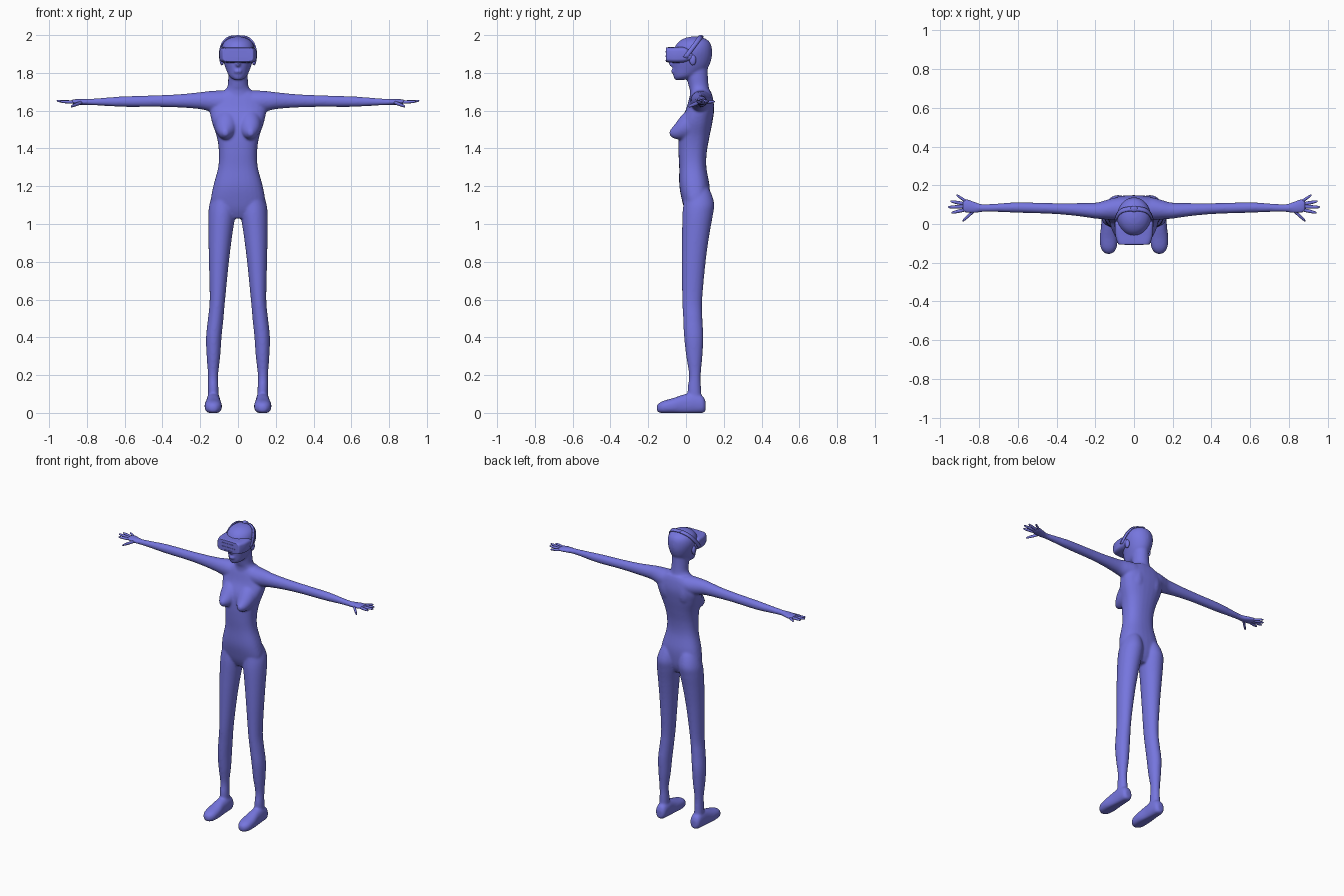
import bpy
import bmesh
from math import sin, cos, pi, copysign
from mathutils import Vector, Matrix

cube = bpy.data.objects.get("Cube")
if cube:
    bpy.data.objects.remove(cube, do_unlink=True)

paint = bpy.data.materials.new("periwinkle blue")
paint.use_nodes = True
colour = (0.18, 0.18, 0.73, 1)
paint.diffuse_color = colour
shader = paint.node_tree.nodes["Principled BSDF"]
shader.inputs["Base Color"].default_value = colour
shader.inputs["Roughness"].default_value = 0.6


def power(v, e):
    return copysign(abs(v) ** e, v)


def spline(a, b, c, d, t):
    """Catmull-Rom blend of four rings."""
    return [q + t / 2 * (r - p + t * (2 * p - 5 * q + 4 * r - s + t * (3 * (q - r) + s - p)))
            for p, q, r, s in zip(a, b, c, d)]


def loft(bm, axis, rings, side=1, square=2, steps=5, sides=28):
    """Skin rings of (position, centre u, centre v, radius u, radius v) along an axis."""
    fine = []
    for i in range(len(rings) - 1):
        four = [rings[max(0, min(len(rings) - 1, i + k))] for k in (-1, 0, 1, 2)]
        fine += [spline(*four, k / steps) for k in range(steps)]
    fine.append(rings[-1])
    loops = []
    for pos, cu, cv, ru, rv in fine:
        loop = []
        for k in range(sides):
            a = 2 * pi * k / sides
            u = cu + ru * power(cos(a), 2 / square)
            v = cv + rv * power(sin(a), 2 / square)
            x, y, z = {"x": (pos, u, v), "y": (u, pos, v), "z": (u, v, pos)}[axis]
            loop.append(bm.verts.new((side * x, y, max(z, 0))))
        loops.append(loop)
    faces = [bm.faces.new((l[k - 1], l[k], m[k], m[k - 1]))
             for l, m in zip(loops, loops[1:]) for k in range(sides)]
    faces += [bm.faces.new(loops[0]), bm.faces.new(loops[-1])]
    bmesh.ops.recalc_face_normals(bm, faces=faces)


def ball(bm, centre, radii):
    place = Matrix.Translation(centre) @ Matrix.Diagonal((*radii, 1))
    bmesh.ops.create_uvsphere(bm, u_segments=20, v_segments=12, radius=1, matrix=place)


def finish(name, bm, angle=None):
    mesh = bpy.data.meshes.new(name)
    bm.to_mesh(mesh)
    bm.free()
    mesh.materials.append(paint)
    obj = bpy.data.objects.new(name, mesh)
    bpy.context.collection.objects.link(obj)
    for face in mesh.polygons:
        face.use_smooth = True
    if angle:
        bpy.ops.object.select_all(action="DESELECT")
        obj.select_set(True)
        bpy.context.view_layer.objects.active = obj
        bpy.ops.object.shade_smooth_by_angle(angle=angle)
    return obj


# Body: overlapping lofts fused into one skin
body = bmesh.new()

# Torso, neck and head
loft(body, "z", [
    (1.03, 0, .055, .06, .04), (1.07, 0, .055, .12, .06), (1.12, 0, .052, .143, .072),
    (1.2, 0, .045, .131, .08), (1.3, 0, .036, .105, .072), (1.38, 0, .035, .101, .075),
    (1.46, 0, .042, .112, .082), (1.54, 0, .055, .138, .085), (1.61, 0, .075, .15, .074),
    (1.67, 0, .08, .13, .062), (1.705, 0, .08, .08, .05)], square=2.4)
loft(body, "z", [
    (1.62, 0, .075, .1, .06), (1.7, 0, .073, .073, .052), (1.73, 0, .067, .055, .053),
    (1.78, 0, .06, .052, .056), (1.84, 0, .06, .05, .055)])
loft(body, "z", [
    (1.762, 0, -.035, .018, .022), (1.78, 0, -.008, .045, .058), (1.82, 0, .02, .064, .09),
    (1.87, 0, .031, .08, .103), (1.92, 0, .036, .088, .102), (1.96, 0, .042, .077, .086),
    (1.983, 0, .045, .048, .054), (1.992, 0, .045, .015, .018)])
ball(body, (0, -.067, 1.808), (.022, .012, .012))
ball(body, (0, -.07, 1.85), (.014, .022, .02))

for side in (1, -1):
    # Bust and shoulder blade
    loft(body, "y", [
        (.04, .06, 1.54, .07, .09), (-.02, .062, 1.512, .056, .066),
        (-.062, .066, 1.488, .033, .036), (-.087, .067, 1.482, .012, .013)], side)
    ball(body, (side * .06, .1, 1.6), (.055, .047, .09))
    # Arm and palm
    loft(body, "x", [
        (.04, .08, 1.645, .06, .065), (.1, .078, 1.647, .058, .06), (.15, .073, 1.65, .049, .054),
        (.2, .069, 1.653, .041, .045), (.3, .075, 1.652, .033, .036), (.42, .08, 1.651, .028, .031),
        (.6, .085, 1.648, .027, .028), (.7, .084, 1.647, .022, .022), (.78, .082, 1.646, .02, .017),
        (.82, .085, 1.646, .029, .016), (.86, .092, 1.647, .036, .014), (.885, .094, 1.648, .03, .009)], side)
    # Leg with hip and seat
    loft(body, "z", [
        (.03, .13, .05, .03, .035), (.12, .131, .044, .028, .036), (.2, .132, .047, .027, .031),
        (.3, .13, .044, .036, .043), (.4, .128, .041, .041, .051), (.5, .118, .036, .041, .051),
        (.6, .109, .033, .041, .053), (.8, .101, .041, .053, .063), (.95, .093, .052, .064, .073),
        (1.05, .085, .062, .072, .081), (1.11, .08, .068, .07, .081), (1.18, .07, .06, .055, .066),
        (1.23, .06, .05, .03, .04)], side)
    # Foot with flat sole
    loft(body, "y", [
        (.104, .13, .036, .018, .024), (.088, .13, .044, .034, .046), (.04, .13, .05, .038, .056),
        (-.01, .131, .044, .039, .054), (-.07, .131, .036, .046, .042), (-.12, .131, .03, .042, .034),
        (-.145, .131, .026, .027, .024), (-.155, .131, .024, .01, .012)], side, square=2.3)

body_obj = finish("body", body)
skin = body_obj.modifiers.new("fuse", "REMESH")
skin.mode = "VOXEL"
skin.voxel_size = 0.006
skin.use_smooth_shade = True
soften = body_obj.modifiers.new("soften", "SMOOTH")
soften.factor = 0.5
soften.iterations = 10

# Fingers: root, tip and thickness
fingers = [((.865, .116), (.918, .15), .0075, 1.648), ((.875, .104), (.948, .117), .008, 1.652),
           ((.875, .09), (.96, .087), .008, 1.652), ((.87, .074), (.942, .058), .008, 1.648),
           ((.825, .07), (.885, .016), .0095, 1.622)]
for side, label in ((1, "left"), (-1, "right")):
    hand = bmesh.new()
    for root, tip, r, height in fingers:
        (x0, y0), (x1, y1) = root, tip
        rings = []
        for t, width in ((-.1, .9), (.35, 1.05), (.7, .9), (.93, .65), (1, .2)):
            rings.append((x0 + t * (x1 - x0), y0 + t * (y1 - y0),
                          1.645 + t * (height - 1.645), r * width * 1.1, r * width))
        loft(hand, "x", rings, side, steps=3, sides=12)
    finish(label + "_fingers", hand)

# Headset visor wrapping the eyes
visor = bmesh.new()
loft(visor, "y", [
    (-.106, 0, 1.896, .072, .033), (-.101, 0, 1.896, .083, .039), (-.06, 0, 1.895, .096, .042),
    (-.015, 0, 1.896, .099, .042), (.01, 0, 1.895, .098, .034), (.032, 0, 1.887, .093, .02)],
    square=5, sides=40)
finish("headset_visor", visor, 0.6)

# Raised bars on the visor front
bars = bmesh.new()
for height, width in ((1.912, .09), (1.888, .1), (1.866, .06)):
    place = Matrix.Translation((0, -.106, height)) @ Matrix.Diagonal((width, .006, .006, 1))
    bmesh.ops.create_cube(bars, size=1, matrix=place)
finish("visor_bars", bars, 0.5)

# Strap arching from the visor over the crown
strap = bmesh.new()
across = Vector((0, .022, -.009))
rows = []
for k in range(41):
    a = pi * k / 40
    rise = sin(a) ** 0.9
    p = Vector((.098 * power(cos(a), .65), -.015 + .082 * rise, 1.885 + .111 * rise))
    rows.append((strap.verts.new(p), strap.verts.new(p + across)))
for (a, b), (c, d) in zip(rows, rows[1:]):
    strap.faces.new((a, b, d, c))
bmesh.ops.recalc_face_normals(strap, faces=strap.faces)
strap_obj = finish("headset_strap", strap, 0.6)
band = strap_obj.modifiers.new("thickness", "SOLIDIFY")
band.thickness = 0.007
band.offset = 0

# Buckle on the crown and earpieces
fittings = bmesh.new()
ball(fittings, (0, .078, 1.992), (.02, .016, .008))
for side in (1, -1):
    ball(fittings, (side * .085, .036, 1.868), (.012, .018, .028))
finish("buckle_and_earpieces", fittings)
